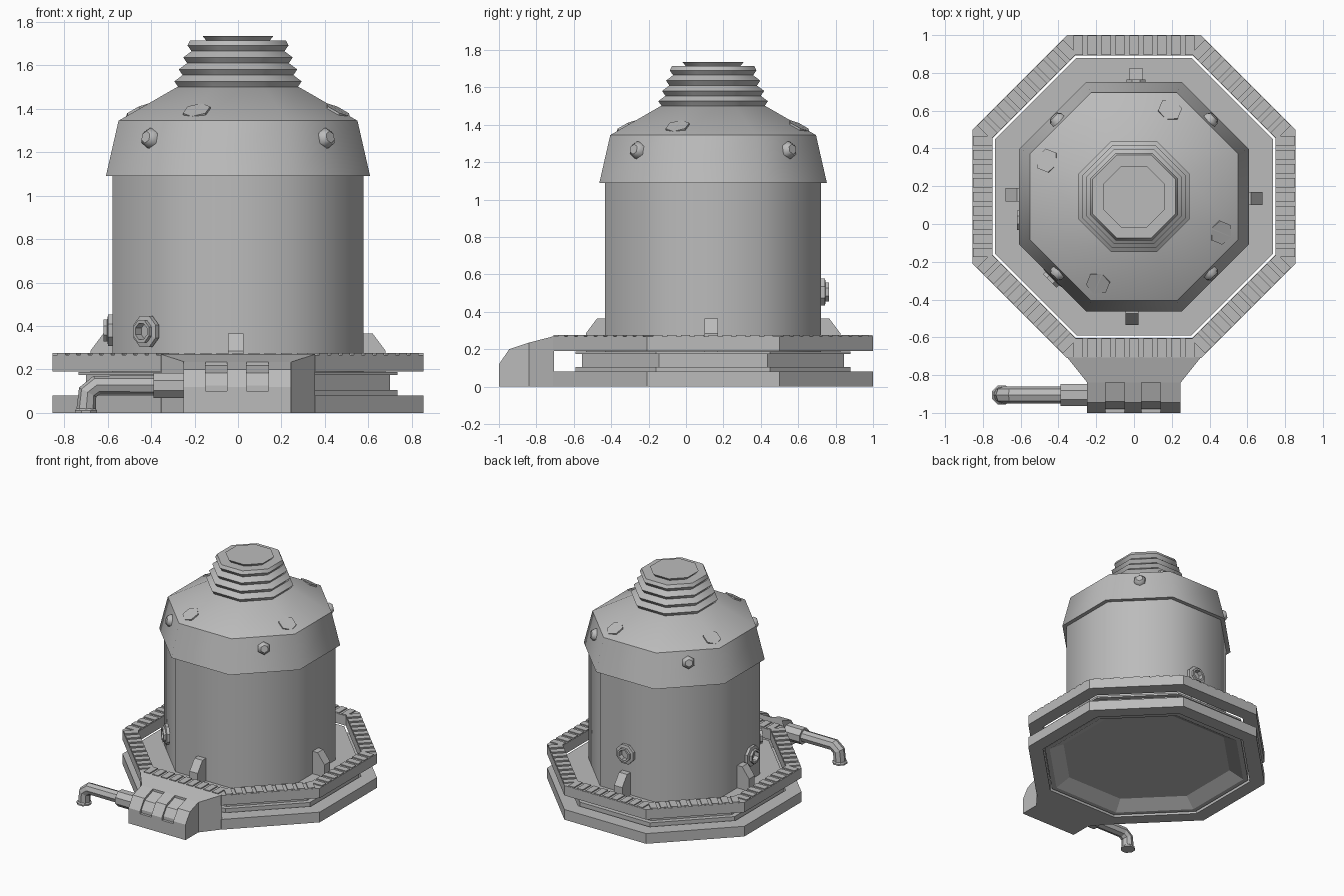
import bpy, bmesh, math
from mathutils import Vector, Matrix

cube = bpy.data.objects.get("Cube")
if cube:
    bpy.data.objects.remove(cube)

CY = 0.145                               # y of the main axis
OCT = 1 / math.cos(math.pi / 8)          # octagon apothem -> corner radius

grey = bpy.data.materials.new("plain_grey")
grey.use_nodes = True
grey.diffuse_color = (0.5, 0.5, 0.5, 1)
grey.node_tree.nodes["Principled BSDF"].inputs["Base Color"].default_value = (0.5, 0.5, 0.5, 1)


def finish(name, bm, smooth=0):
    bmesh.ops.remove_doubles(bm, verts=bm.verts, dist=0.0001)
    bmesh.ops.recalc_face_normals(bm, faces=bm.faces)
    me = bpy.data.meshes.new(name)
    bm.to_mesh(me)
    bm.free()
    me.materials.append(grey)
    ob = bpy.data.objects.new(name, me)
    bpy.context.collection.objects.link(ob)
    if smooth:
        bpy.ops.object.select_all(action='DESELECT')
        ob.select_set(True)
        bpy.context.view_layer.objects.active = ob
        bpy.ops.object.shade_smooth_by_angle(angle=math.radians(smooth))
    return ob


def lathe(name, profile, sides=8, loc=(0, CY, 0), axis=(0, 0, 1), scale=OCT,
          closed=False, smooth=0):
    """Spin (radius, height) points around an axis."""
    bm = bmesh.new()
    rot = Vector(axis).to_track_quat('Z', 'Y').to_matrix().to_4x4()
    m = Matrix.Translation(loc) @ rot
    rings = []
    for r, h in profile:
        ring = []
        for k in range(sides):
            a = 2 * math.pi * (k + 0.5) / sides
            ring.append(bm.verts.new(m @ Vector((r * scale * math.cos(a), r * scale * math.sin(a), h))))
        rings.append(ring)
    pairs = list(zip(rings, rings[1:]))
    if closed:
        pairs.append((rings[-1], rings[0]))
    else:
        bm.faces.new(rings[0])
        bm.faces.new(rings[-1])
    for a, b in pairs:
        for k in range(sides):
            n = (k + 1) % sides
            bm.faces.new((a[k], a[n], b[n], b[k]))
    return finish(name, bm, smooth)


def slab(bm, profile, x0, x1, m=Matrix()):
    """Extrude a (y, z) outline from x0 to x1."""
    a, b = [[bm.verts.new(m @ Vector((x, y, z))) for y, z in profile] for x in (x0, x1)]
    bm.faces.new(a)
    bm.faces.new(b)
    for i in range(len(a)):
        j = (i + 1) % len(a)
        bm.faces.new((a[i], a[j], b[j], b[i]))


def around(angle):
    return Matrix.Translation((0, CY, 0)) @ Matrix.Rotation(math.radians(angle), 4, 'Z')


# Base: two outer rings and the spool shaped tray between them
for name, z0, z1 in (("lower_ring", 0, 0.08), ("upper_ring", 0.19, 0.267)):
    lathe(name, [(0.748, z0), (0.855, z0), (0.855, z1), (0.748, z1)], closed=True)
lathe("tray", [(0.60, 0.07), (0.70, 0.01), (0.735, 0.01), (0.735, 0.105), (0.70, 0.105),
               (0.70, 0.175), (0.735, 0.175), (0.735, 0.189), (0.57, 0.189)])

# Grip bars on the upper ring
bm = bmesh.new()
for side in range(8):
    for i in range(9):
        x = (i - 4) * 0.074
        slab(bm, [(0.75, 0.26), (0.853, 0.26), (0.853, 0.275), (0.75, 0.275)],
             x - 0.025, x + 0.025, around(side * 45))
finish("grip_bars", bm)

# Body, skirt, shoulder and threaded neck
lathe("body", [(0.577, 0.18), (0.577, 1.1)], smooth=50)
lathe("skirt", [(0.57, 1.09), (0.608, 1.09), (0.55, 1.345), (0.5, 1.345)], smooth=50)
lathe("shoulder", [(0.55, 1.345), (0.28, 1.5)], smooth=40)
neck = [(0.27, 1.49)]
for i, r in enumerate((0.293, 0.273, 0.252, 0.232)):
    z = 1.5 + i * 0.055
    neck += [(r - 0.018, z), (r, z + 0.026)]
neck += [(0.22, 1.715), (0.147, 1.715), (0.163, 1.735)]
lathe("threaded_neck", neck, smooth=46)

# Upright tabs against the body
bm = bmesh.new()
for k in range(4):
    slab(bm, [(0.56, 0.18), (0.68, 0.18), (0.68, 0.285), (0.62, 0.365), (0.56, 0.365)],
         -0.025, 0.045, around(k * 90))
finish("body_tabs", bm)

# Rounded studs on the skirt and flat discs on the shoulder
for k in range(4):
    a = math.radians(45 + 90 * k)
    d = Vector((math.cos(a), math.sin(a), 0))
    lathe("skirt_stud", [(0.047, -0.03), (0.047, 0.015), (0.028, 0.035)], sides=6,
          loc=d * 0.567 + Vector((0, CY, 1.263)), axis=d + Vector((0, 0, 0.2)), scale=1, smooth=50)
    a = math.radians(67.5 + 90 * k)
    d = Vector((math.cos(a), math.sin(a), 0))
    lathe("shoulder_disc", [(0.065, -0.03), (0.065, 0)], sides=6,
          loc=d * 0.5 + Vector((0, CY, 1.395)), axis=d * 0.155 + Vector((0, 0, 0.292)), scale=1)

# Hollow nuts low on the body
for name, loc, axis in (("front_nut", (-0.415, CY - 0.415, 0.375), (-1, -1, 0)),
                        ("side_nut", (-0.576, 0.02, 0.38), (-1, 0, 0)),
                        ("back_nut", (0.01, CY + 0.576, 0.505), (0, 1, 0))):
    lathe(name, [(0.078, 0), (0.078, 0.022), (0.055, 0.026), (0.055, 0.044),
                 (0.04, 0.044), (0.04, 0.005), (0, 0.005)], loc=loc, axis=axis, scale=1)

# Front block: strips of two outlines leave two recessed panels
bm = bmesh.new()
full = [(-0.84, 0), (-1, 0), (-1, 0.12), (-0.945, 0.2), (-0.84, 0.235)]
sunk = [(-0.84, 0), (-1, 0), (-1, 0.1), (-0.98, 0.1), (-0.98, 0.125), (-0.94, 0.183), (-0.84, 0.218)]
cuts = (-0.25, -0.15, -0.05, 0.04, 0.14, 0.245)
for i in range(5):
    slab(bm, sunk if i % 2 else full, cuts[i], cuts[i + 1])
finish("front_block", bm)

# Flared piece joining the block to both rings
bm = bmesh.new()
sections = []
for y, w, z in ((-0.84, 0.247, 0.235), (-0.705, 0.355, 0.27)):
    sections.append([bm.verts.new(p) for p in ((-w, y, 0), (w, y, 0), (w, y, z), (-w, y, z))])
a, b = sections
for f in (a, b):
    bm.faces.new(f)
for i in range(4):
    j = (i + 1) % 4
    bm.faces.new((a[i], a[j], b[j], b[i]))
finish("front_neck", bm)

# Side pipe with thick collar, elbow and flared end
curve = bpy.data.curves.new("side_pipe", 'CURVE')
curve.dimensions = '3D'
curve.bevel_depth = 0.045
curve.bevel_resolution = 2
curve.use_fill_caps = True
path = [(-0.24, 0.128), (-0.65, 0.128), (-0.692, 0.095), (-0.7, 0.005)]
spline = curve.splines.new('POLY')
spline.use_smooth = False
spline.points.add(len(path) - 1)
for p, (x, z) in zip(spline.points, path):
    p.co = (x, -0.905, z, 1)
curve.materials.append(grey)
bpy.context.collection.objects.link(bpy.data.objects.new("side_pipe", curve))
lathe("pipe_collar", [(0.058, 0), (0.058, 0.15)], loc=(-0.24, -0.905, 0.126), axis=(-1, 0, 0))
lathe("pipe_end", [(0.055, 0), (0.055, 0.012), (0.045, 0.02)], loc=(-0.7, -0.905, 0), scale=1)
